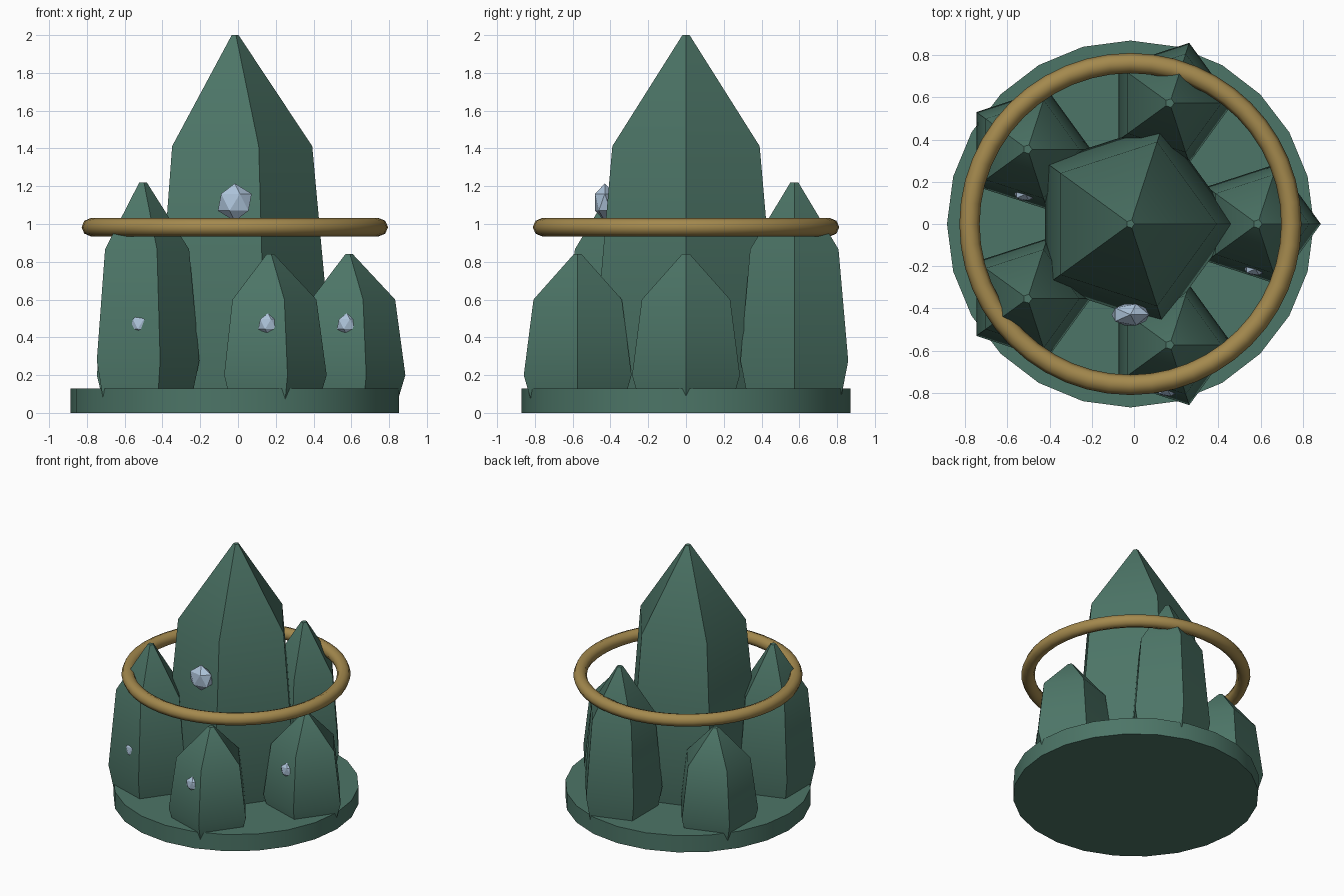
import bpy, math

if "Cube" in bpy.data.objects:
    bpy.data.objects.remove(bpy.data.objects["Cube"])

CX = -0.017  # shared axis of the whole cluster


def material(name, rgb):
    m = bpy.data.materials.new(name)
    m.diffuse_color = (*rgb, 1)
    m.use_nodes = True
    m.node_tree.nodes["Principled BSDF"].inputs["Base Color"].default_value = m.diffuse_color
    return m


GREEN = material("deep green crystal", (0.073, 0.178, 0.135))
GOLD = material("aged gold", (0.37, 0.25, 0.075))
BLUE = material("pale blue gem", (0.42, 0.55, 0.70))


def finish(name, mat, smooth_angle=None):
    ob = bpy.context.object
    ob.name = name
    ob.data.materials.append(mat)
    if smooth_angle:
        bpy.ops.object.shade_smooth_by_angle(angle=math.radians(smooth_angle))
    return ob


def crystal(name, x, y, radius, top, tip):
    """Five-sided shard: narrow foot, widest low down, shoulder, blunt tip."""
    foot = 0.04
    h = top - foot
    rings = [(0.84 * radius, foot), (radius, foot + 0.2 * h),
             (0.82 * radius, foot + 0.7 * h), (tip, top)]
    verts = [(r * math.cos(math.tau * i / 5), r * math.sin(math.tau * i / 5), z)
             for r, z in rings for i in range(5)]
    faces = [tuple(range(4, -1, -1)), tuple(range(15, 20))]
    for k in range(0, 15, 5):
        for i in range(5):
            j = (i + 1) % 5
            faces.append((k + i, k + j, k + 5 + j, k + 5 + i))
    me = bpy.data.meshes.new(name)
    me.from_pydata(verts, [], faces)
    ob = bpy.data.objects.new(name, me)
    ob.location = (x, y, 0)
    bpy.context.collection.objects.link(ob)
    bpy.ops.object.select_all(action='DESELECT')
    bpy.context.view_layer.objects.active = ob
    ob.select_set(True)
    finish(name, GREEN, 40)


def gem(name, x, y, z, r):
    """Faceted stone, flattened front to back."""
    bpy.ops.mesh.primitive_ico_sphere_add(subdivisions=1, radius=r, location=(x, y, z))
    bpy.context.object.scale = (1, 0.6, 1)
    finish(name, BLUE)


# Round base slab
bpy.ops.mesh.primitive_cylinder_add(vertices=24, radius=0.87, depth=0.13,
                                    location=(CX, 0, 0.065),
                                    rotation=(0, 0, 0))
finish("base", GREEN, 40)

# Tall central crystal with its gem
crystal("main_crystal", CX, 0, 0.5, 2.0, 0.02)
gem("main_gem", CX, -0.43, 1.115, 0.1)

# Five outer crystals, alternating short and tall, each with a small gem
for i in range(5):
    a = math.tau * i / 5
    x, y = CX + 0.603 * math.cos(a), 0.603 * math.sin(a)
    crystal(f"outer_crystal_{i + 1}", x, y, 0.3, 1.22 if i % 2 else 0.84, 0.022)
    gem(f"outer_gem_{i + 1}", x - 0.01, y - 0.213, 0.47, 0.058)

# Floating ring
bpy.ops.mesh.primitive_torus_add(major_segments=48, minor_segments=8,
                                 major_radius=0.763, minor_radius=0.048,
                                 location=(CX, 0, 0.983))
finish("ring", GOLD, 60)
